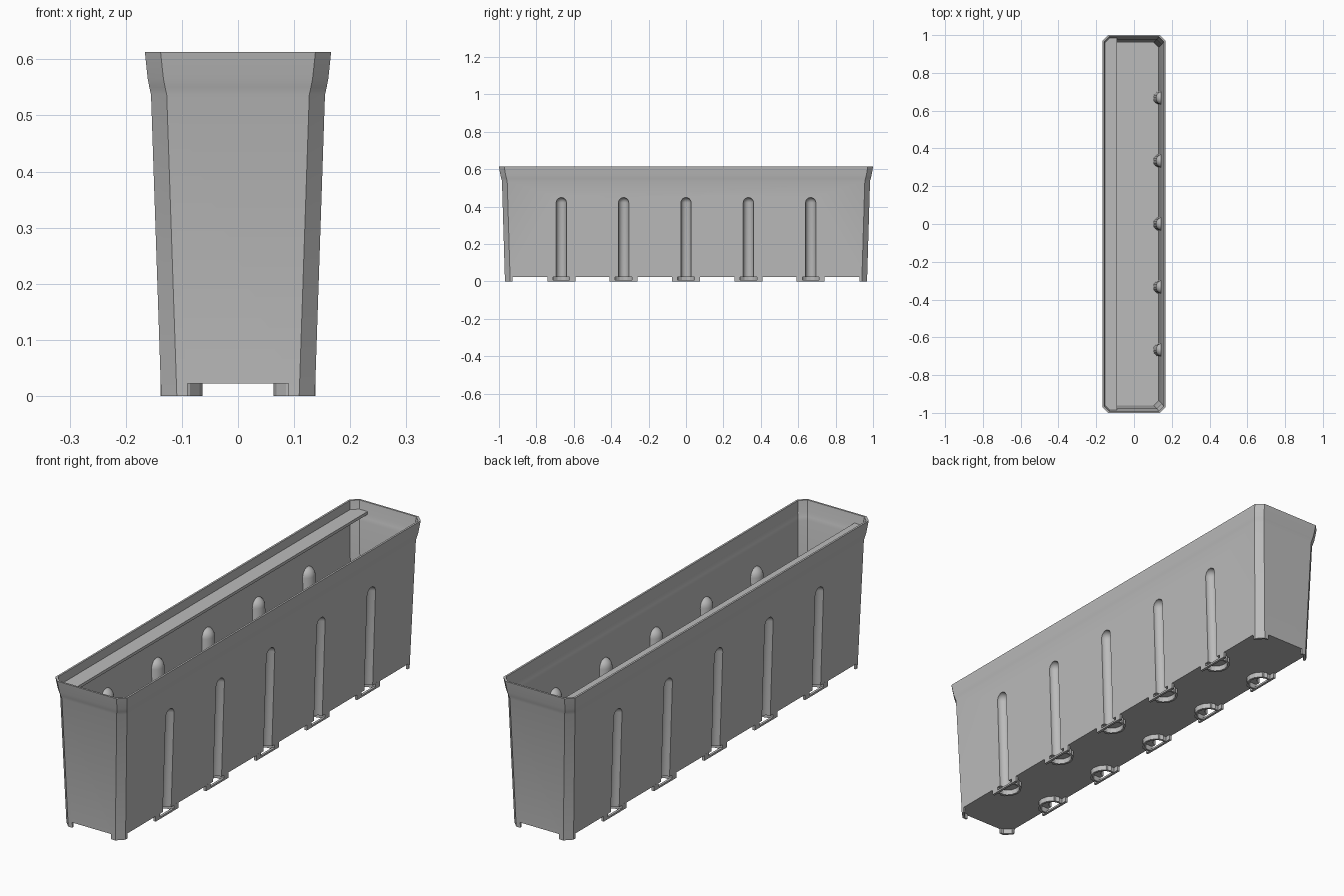
import bpy, bmesh, math
from mathutils import Vector, Matrix

cube = bpy.data.objects.get("Cube")
if cube:
    bpy.data.objects.remove(cube, do_unlink=True)

grey = bpy.data.materials.new("light_grey_plastic")
grey.use_nodes = True
colour = (0.5, 0.5, 0.5, 1)
grey.diffuse_color = colour
grey.node_tree.nodes["Principled BSDF"].inputs["Base Color"].default_value = colour

FLOOR, WALL, RIM = 0.022, 0.008, 0.613
# Height, half width and half length of the outer skin
PROFILE = [(0, .137, .968), (.537, .155, .984), (.55, .158, .988),
           (.566, .161, .992), (RIM, .166, 1)]
GROOVES = [i / 3 for i in (-2, -1, 0, 1, 2)]


def octagon(hx, hy, z, c=.028):
    return [Vector(p) for p in (
        (hx, c - hy, z), (hx, hy - c, z), (hx - c, hy, z), (c - hx, hy, z),
        (-hx, hy - c, z), (-hx, c - hy, z), (c - hx, -hy, z), (hx - c, -hy, z))]


def add(name, bm):
    bmesh.ops.recalc_face_normals(bm, faces=bm.faces)
    mesh = bpy.data.meshes.new(name)
    bm.to_mesh(mesh)
    bm.free()
    mesh.materials.append(grey)
    ob = bpy.data.objects.new(name, mesh)
    bpy.context.collection.objects.link(ob)
    return ob


def loft(name, rings):
    bm = bmesh.new()
    loops = [[bm.verts.new(p) for p in ring] for ring in rings]
    n = len(loops[0])
    for a, b in zip(loops, loops[1:]):
        for i in range(n):
            j = (i + 1) % n
            bm.faces.new((a[i], a[j], b[j], b[i]))
    bm.faces.new(loops[0][::-1])
    bm.faces.new(loops[-1])
    return add(name, bm)


def prism(name, points, z0, z1):
    return loft(name, [[Vector((x, y, z)) for x, y in points] for z in (z0, z1)])


def box(name, x0, x1, y0, y1, z0, z1):
    return prism(name, [(x0, y0), (x1, y0), (x1, y1), (x0, y1)], z0, z1)


def capsule(name, side, y, radius, top):
    # Round-topped column that leans with the wall
    n, base = 20, -.03
    slope = (.155 - .137) / .537
    rings = []
    levels = [(base, radius)] + [(top + radius * math.sin(a), radius * math.cos(a))
                                 for a in [math.radians(d) for d in (0, 18, 36, 54, 72, 87)]]
    for z, r in levels:
        cx = side * (.137 + slope * z)
        rings.append([Vector((cx + r * math.cos(t), y + r * math.sin(t), z))
                      for t in [2 * math.pi * (k + .5) / n for k in range(n)]])
    return loft(name, rings)


def cut(target, cutter):
    mod = target.modifiers.new("cut", "BOOLEAN")
    mod.operation, mod.solver, mod.object = "DIFFERENCE", "EXACT", cutter
    bpy.context.view_layer.objects.active = target
    bpy.ops.object.modifier_apply(modifier=mod.name)
    bpy.data.objects.remove(cutter, do_unlink=True)


def smooth(ob):
    bpy.ops.object.select_all(action="DESELECT")
    ob.select_set(True)
    bpy.context.view_layer.objects.active = ob
    bpy.ops.object.shade_smooth_by_angle(angle=math.radians(30))


# Hollow tub with chamfered corners and a flared rim
tub = loft("planter_tub", [octagon(hx, hy, z) for z, hx, hy in PROFILE])
inside = [(FLOOR + WALL, .138, .969)] + PROFILE[1:] + [(.66, .171, 1.008)]
cavity = loft("cavity", [octagon(hx - WALL, hy - WALL, z, .026) for z, hx, hy in inside])
for side in (-1, 1):
    for y in GROOVES:
        cut(cavity, capsule("rib", side, y, .036, .42))
cut(tub, cavity)

# Vertical grooves pressed into both long walls
for side in (-1, 1):
    for y in GROOVES:
        cut(tub, capsule("groove", side, y, .028, .42))

# Underside hollow and gaps that leave only the corner feet
cut(tub, prism("under", [p.xy for p in octagon(.129, .96, 0, .026)], -.05, FLOOR))
cut(tub, box("end_gap", -.09, .09, -1.1, 1.1, -.05, FLOOR))
cut(tub, box("side_gap", -.3, .3, -.928, .928, -.05, FLOOR))
smooth(tub)

# Ledge along the inside of the right wall
prism("inner_ledge", [(-.157, -.958), (-.13, -.986), (-.09, -.986),
                      (-.09, .986), (-.13, .986), (-.157, .958)], .566, .578)

# Feet below each groove: curved web, wall tabs and short fins
for side in (-1, 1):
    label = "left" if side > 0 else "right"
    for i, y in enumerate(GROOVES):
        arc = [math.radians(d) for d in range(-75, 76, 25)]
        outer = [(side * (.125 - .062 * math.cos(a)), y + .06 * math.sin(a)) for a in arc]
        inner = [(side * (.125 - .052 * math.cos(a)), y + .05 * math.sin(a)) for a in arc]
        prism(f"{label}_foot_web_{i}", outer + inner[::-1], 0, FLOOR + .003)
        for s in (-1, 1):
            ys = sorted((y + s * .045, y + s * .075))
            xs = sorted((side * .127, side * .138))
            box(f"{label}_foot_tab_{i}", *xs, *ys, 0, FLOOR + .003)
            ys = sorted((y + s * .045, y + s * .053))
            xs = sorted((side * .09, side * .138))
            box(f"{label}_foot_fin_{i}", *xs, *ys, 0, FLOOR + .003)
        xs = sorted((side * .128, side * .138))
        box(f"{label}_foot_bar_{i}", *xs, y - .05, y + .05, 0, .008)
